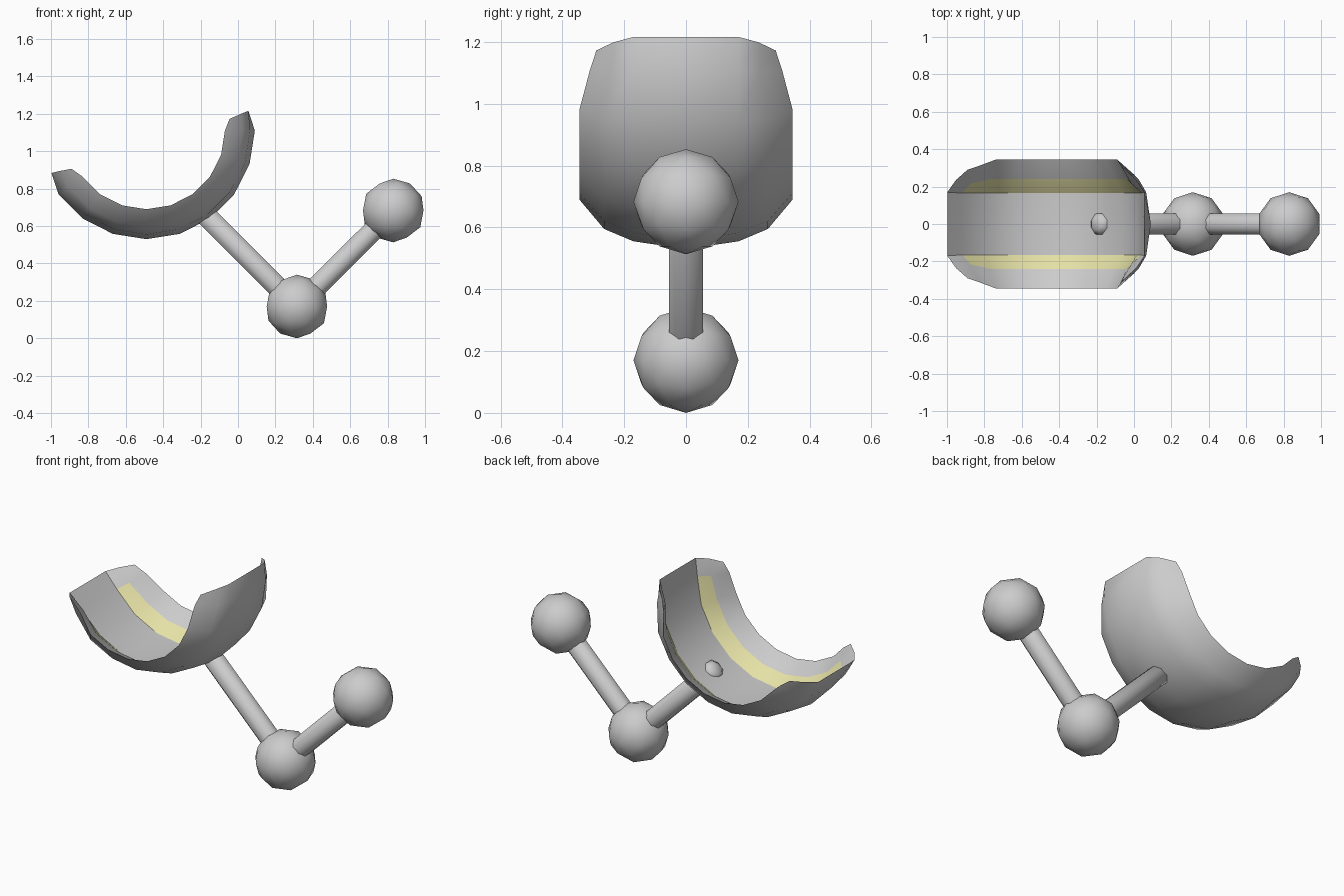
import bpy, bmesh
from math import radians, sin, cos
from mathutils import Vector

if "Cube" in bpy.data.objects:
    bpy.data.objects.remove(bpy.data.objects["Cube"])


def material(name, rgb):
    m = bpy.data.materials.new(name)
    m.use_nodes = True
    m.diffuse_color = (*rgb, 1)
    m.node_tree.nodes["Principled BSDF"].inputs["Base Color"].default_value = (*rgb, 1)
    return m


grey = material("grey", (0.6, 0.6, 0.6))
yellow = material("pale_yellow", (0.78, 0.75, 0.38))


def finish(name, bm, angle, mats):
    """Turn a bmesh into a smooth-shaded object."""
    bmesh.ops.recalc_face_normals(bm, faces=bm.faces)
    mesh = bpy.data.meshes.new(name)
    bm.to_mesh(mesh)
    bm.free()
    for m in mats:
        mesh.materials.append(m)
    ob = bpy.data.objects.new(name, mesh)
    bpy.context.collection.objects.link(ob)
    bpy.ops.object.select_all(action='DESELECT')
    ob.select_set(True)
    bpy.context.view_layer.objects.active = ob
    bpy.ops.object.shade_smooth_by_angle(angle=radians(angle))
    return ob


def loop(outer, inner):
    """Mirror half sections (rim to middle) into one closed section."""
    def flip(pts):
        return [(-p[0], *p[1:]) for p in pts]
    return flip(outer) + outer[-2::-1] + inner + flip(inner[-2::-1])


# Curved cradle: section of (y, radius, angle offset) swept round an arc
CENTRE = Vector((-0.49, 0, 1.11))
outer = [(0.345, 0.42, 0), (0.265, 0.515, 0), (0.17, 0.555, 0), (0, 0.58, 0)]
inner = [(0.24, 0.475, 0), (0.165, 0.53, 0), (0, 0.535, 0)]
lip = [(0.29, 0.449, -3), (0.235, 0.51, -1), (0.17, 0.556, 0), (0, 0.556, 0)]
body = loop(outer, inner)
edge = loop(lip, lip[1:])
tight = [(y * 0.9 if abs(y) > 0.2 else y, r, a) for y, r, a in body]

rings = [(-66, edge), (-54, tight)]
rings += [(a, body) for a in range(-36, 73, 18)]
rings += [(90, tight), (101, edge)]

bm = bmesh.new()
grid = []
for angle, section in rings:
    side = 1 if angle > 0 else -1
    ring = []
    for y, r, off in section:
        a = radians(angle + side * off)
        ring.append(bm.verts.new(CENTRE + Vector((r * sin(a), y, -r * cos(a)))))
    grid.append(ring)
count = len(body)
for i in range(len(grid) - 1):
    for j in range(count):
        k = (j + 1) % count
        f = bm.faces.new((grid[i][j], grid[i][k], grid[i + 1][k], grid[i + 1][j]))
        # Yellow lining strips on the inner slopes, short of both lips
        strip = {round(abs(body[n][0]), 3) for n in (j, k)} == {0.24, 0.165}
        f.material_index = int(strip and 0 < i < len(grid) - 2)
bmesh.ops.remove_doubles(bm, verts=bm.verts, dist=0.0005)
finish("cradle_shell", bm, 32, [grey, yellow])


# Ball joints
def ball(name, centre):
    bm = bmesh.new()
    bmesh.ops.create_icosphere(bm, subdivisions=2, radius=0.17)
    bmesh.ops.translate(bm, verts=bm.verts, vec=centre)
    finish(name, bm, 40, [grey])


low = Vector((0.315, 0, 0.17))
high = Vector((0.83, 0, 0.683))
ball("lower_ball", low)
ball("upper_ball", high)


# Eight-sided rods with a tapered tip
def rod(name, start, end, tip=0.02):
    axis = (end - start).normalized()
    side = Vector((0, 1, 0))
    up = axis.cross(side)
    bm = bmesh.new()
    prev = None
    for p, r in ((start, 0.06), (end - axis * tip, 0.06), (end, 0.035)):
        ring = []
        for n in range(8):
            a = radians(45 * n + 22.5)
            ring.append(bm.verts.new(p + r * (cos(a) * side + sin(a) * up)))
        if prev:
            for n in range(8):
                m = (n + 1) % 8
                bm.faces.new((prev[n], prev[m], ring[m], ring[n]))
        else:
            bm.faces.new(ring)
        prev = ring
    bm.faces.new(prev)
    finish(name, bm, 50, [grey])


rod("cradle_rod", low, Vector((-0.205, 0, 0.69)))
rod("upper_rod", low, high)
